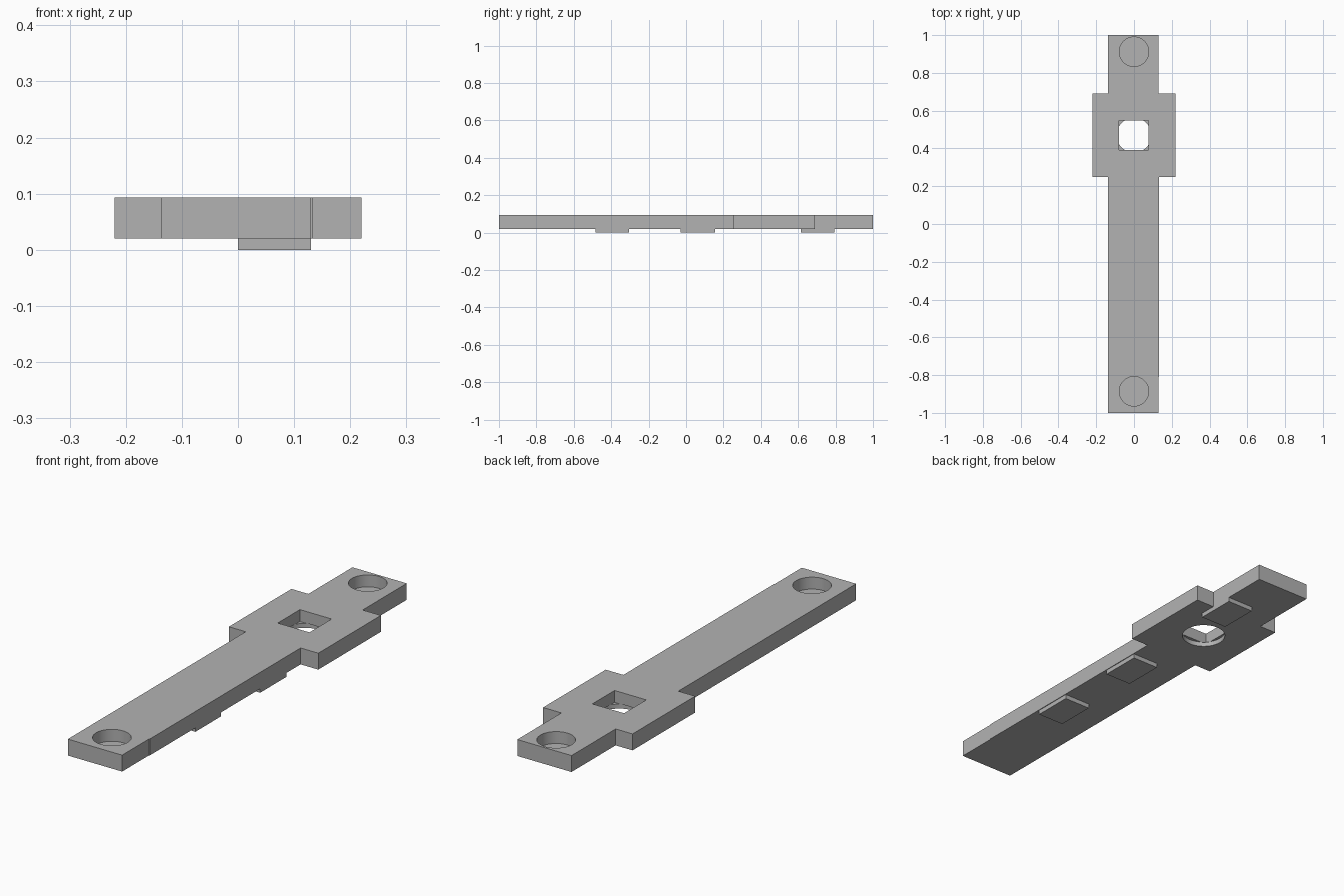
import bpy, bmesh

old = bpy.data.objects.get("Cube")
if old:
    bpy.data.objects.remove(old, do_unlink=True)

grey = bpy.data.materials.new("plain grey")
grey.use_nodes = True
colour = (0.45, 0.45, 0.45, 1)
grey.diffuse_color = colour
grey.node_tree.nodes["Principled BSDF"].inputs["Base Color"].default_value = colour

BOTTOM, LEDGE, TOP = 0.02, 0.04, 0.093


def prism(name, outline, z0, z1):
    """Extrude a flat outline upward from z0 to z1."""
    bm = bmesh.new()
    face = bm.faces.new([bm.verts.new((x, y, z0)) for x, y in outline])
    up = bmesh.ops.extrude_face_region(bm, geom=[face])["geom"]
    verts = [v for v in up if isinstance(v, bmesh.types.BMVert)]
    bmesh.ops.translate(bm, verts=verts, vec=(0, 0, z1 - z0))
    bmesh.ops.recalc_face_normals(bm, faces=bm.faces)
    mesh = bpy.data.meshes.new(name)
    bm.to_mesh(mesh)
    bm.free()
    mesh.materials.append(grey)
    obj = bpy.data.objects.new(name, mesh)
    bpy.context.collection.objects.link(obj)
    return obj


def rectangle(x0, x1, y0, y1):
    return [(x0, y0), (x1, y0), (x1, y1), (x0, y1)]


def cylinder(name, y, radius, z0, z1):
    bpy.ops.mesh.primitive_cylinder_add(vertices=64, radius=radius, depth=z1 - z0,
                                        location=(0, y, (z0 + z1) / 2))
    obj = bpy.context.object
    obj.name = name
    obj.data.materials.append(grey)
    return obj


# Flat bar with a wider shoulder section and a slight step in its left edge
bar = prism("bar", [
    (-0.137, -1), (0.13, -1), (0.13, -0.81), (0.133, -0.81), (0.133, 0.25),
    (0.22, 0.25), (0.22, 0.69), (0.13, 0.69), (0.13, 1), (-0.137, 1),
    (-0.137, 0.69), (-0.22, 0.69), (-0.22, 0.25), (-0.137, 0.25)], BOTTOM, TOP)

# Round end pockets, square socket and the round bore beneath it
cutters = [
    cylinder("front_pocket_cutter", -0.886, 0.078, LEDGE, 0.2),
    cylinder("back_pocket_cutter", 0.912, 0.078, LEDGE, 0.2),
    prism("socket_cutter", rectangle(-0.079, 0.077, 0.392, 0.548), LEDGE, 0.2),
    cylinder("bore_cutter", 0.47, 0.092, -0.1, LEDGE + 0.001),
]
for cutter in cutters:
    cutter.hide_render = True
    cut = bar.modifiers.new(cutter.name, "BOOLEAN")
    cut.operation = "DIFFERENCE"
    cut.solver = "EXACT"
    cut.object = cutter

# Bake the cuts, then drop the cutters
bpy.context.view_layer.update()
graph = bpy.context.evaluated_depsgraph_get()
baked = bpy.data.meshes.new_from_object(bar.evaluated_get(graph))
bar.modifiers.clear()
bar.data = baked
for cutter in cutters:
    bpy.data.objects.remove(cutter, do_unlink=True)

# Three raised pads under the left half
for name, y0, y1 in [("front_pad", -0.485, -0.305), ("middle_pad", -0.03, 0.155),
                     ("back_pad", 0.615, 0.795)]:
    prism(name, rectangle(0, 0.13, y0, y1), 0, BOTTOM)

# Smooth round walls, sharp edges
bpy.ops.object.select_all(action="DESELECT")
bar.select_set(True)
bpy.context.view_layer.objects.active = bar
bpy.ops.object.shade_smooth_by_angle()
